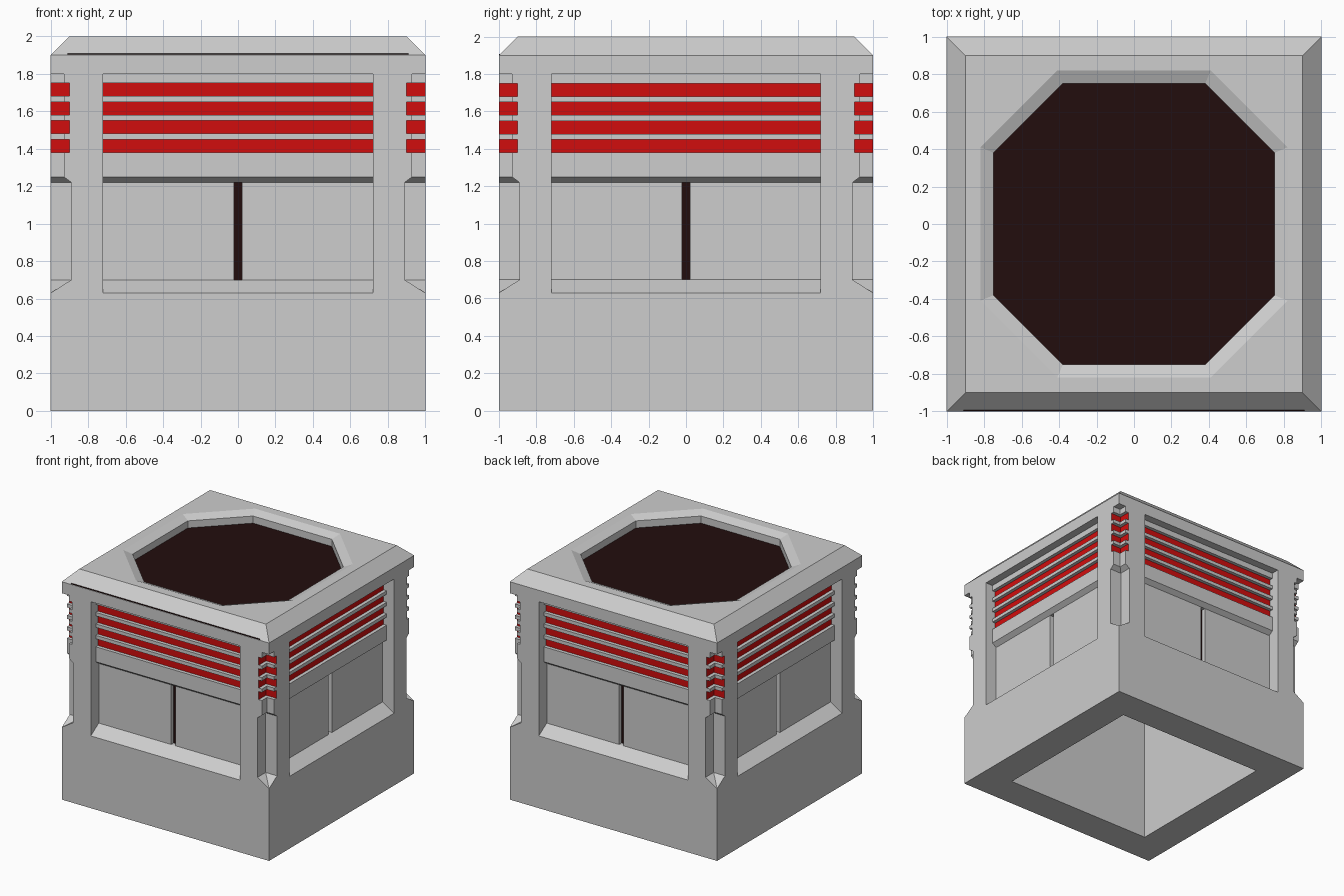
import bpy
import bmesh

cube = bpy.data.objects.get("Cube")
if cube:
    bpy.data.objects.remove(cube, do_unlink=True)


def material(name, rgb):
    m = bpy.data.materials.new(name)
    m.use_nodes = True
    colour = (*rgb, 1.0)
    m.diffuse_color = colour
    m.node_tree.nodes["Principled BSDF"].inputs["Base Color"].default_value = colour
    return m


MATS = [material("light_grey", (0.61, 0.61, 0.61)),
        material("vent_red", (0.64, 0.004, 0.004)),
        material("dark_interior", (0.016, 0.004, 0.004))]
GREY, RED, DARK = range(3)


def four_way(points):
    """Repeat one corner's points around the z axis, anticlockwise."""
    ring = []
    for _ in range(4):
        ring += points
        points = [(-y, x) for x, y in points]
    return ring


def loft(name, rows, rule=lambda row, seg: GREY):
    """Skin a stack of (z, ring) rows; rule picks each face's material."""
    bm = bmesh.new()
    rings = [[bm.verts.new((x, y, z)) for x, y in ring] for z, ring in rows]
    for r, (a, b) in enumerate(zip(rings, rings[1:])):
        n = len(a)
        for i in range(n):
            j = (i + 1) % n
            f = bm.faces.new((a[i], a[j], b[j], b[i]))
            f.material_index = rule(r, i)
    # drop the collapsed faces left where the outline is plain
    flat = [f for f in bm.faces if f.calc_area() < 1e-6]
    bmesh.ops.delete(bm, geom=flat, context='FACES')
    bmesh.ops.remove_doubles(bm, verts=bm.verts, dist=1e-4)
    mesh = bpy.data.meshes.new(name)
    bm.to_mesh(mesh)
    bm.free()
    for m in MATS:
        mesh.materials.append(m)
    ob = bpy.data.objects.new(name, mesh)
    bpy.context.collection.objects.link(ob)
    return ob


# Body: corner posts with notched edges and recessed panels between them
P, W = 0.72, 0.022          # panel half width, door slit half width
WALL, BAR, GROOVE, SLIT = 0.89, 0.93, 0.90, 0.035


def body_ring(h, s):
    return four_way([(P, -h), (P, -1), (h, -1), (h, -h), (1, -h), (1, -P), (h, -P),
                     (h, -W), (h - s, -W), (h - s, W), (h, W)])


profile = [(0, 1, 0), (0.63, 1, 0), (0.70, WALL, 0), (0.70, WALL, SLIT),
           (1.22, WALL, SLIT), (1.22, WALL, 0), (1.25, BAR, 0)]
for k in range(4):          # vent grooves
    z0 = 1.38 + 0.10 * k
    profile += [(z0, BAR, 0), (z0, GROOVE, 0), (z0 + 0.07, GROOVE, 0), (z0 + 0.07, BAR, 0)]
profile += [(1.80, BAR, 0), (1.80, 1, 0), (1.90, 1, 0)]


def body_rule(row, seg):
    (_, h0, s0), (_, h1, s1) = profile[row], profile[row + 1]
    k = seg % 11
    if h0 == h1 == GROOVE and k in (2, 3, 6, 8, 10):
        return RED
    if s0 and s1 and k == 8:
        return DARK
    return GREY


loft("body", [(z, body_ring(h, s)) for z, h, s in profile], body_rule)


# Top rim: chamfered square with a bevelled eight-sided opening
def eight(a, b):
    return four_way([(b, -a), (a, -b)])


loft("top_rim", [(1.90, eight(1, 1)), (2.0, eight(0.9, 0.9)), (2.0, eight(0.82, 0.41)),
                 (1.97, eight(0.75, 0.38)), (1.90, eight(0.75, 0.38))])

# Hollow inside and the flat underside
loft("inner_walls", [(1.90, eight(P, P)), (0, eight(P, P)), (0, eight(1, 1))])

# Dark plate closing the opening
bpy.ops.mesh.primitive_cube_add(size=1, location=(0, -0.045, 1.905))
plate = bpy.context.object
plate.name = "opening_floor"
plate.scale = (1.82, 1.908, 0.006)
bpy.ops.object.transform_apply(location=True, scale=True)
plate.data.materials.append(MATS[DARK])
